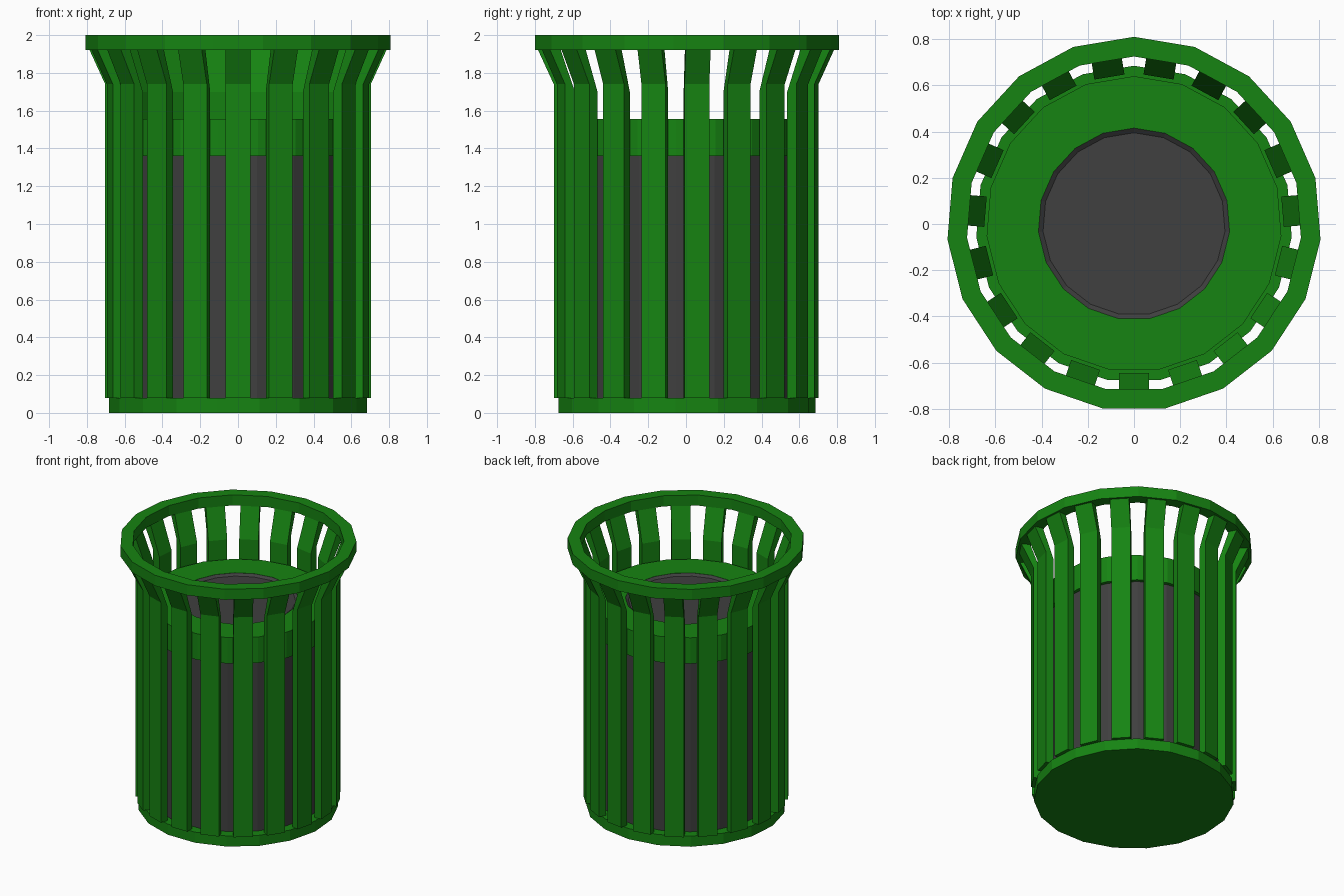
import bpy, bmesh, math

if "Cube" in bpy.data.objects:
    bpy.data.objects.remove(bpy.data.objects["Cube"])

N = 19                      # sides of every ring and number of slats
STEP = math.tau / N


def material(name, rgb):
    m = bpy.data.materials.new(name)
    m.diffuse_color = (*rgb, 1)
    m.use_nodes = True
    m.node_tree.nodes["Principled BSDF"].inputs["Base Color"].default_value = m.diffuse_color
    return m


green = material("green_paint", (0.008, 0.23, 0.006))
grey = material("dark_grey", (0.05, 0.05, 0.05))


def finish(name, bm, mat):
    bmesh.ops.recalc_face_normals(bm, faces=bm.faces[:])
    me = bpy.data.meshes.new(name)
    bm.to_mesh(me)
    bm.free()
    me.materials.append(mat)
    ob = bpy.data.objects.new(name, me)
    bpy.context.collection.objects.link(ob)
    return ob


def lathe(name, profile, mat, closed=False):
    """Spin (radius, z) points into a faceted solid; open profiles get capped ends."""
    bm = bmesh.new()
    rings = []
    for r, z in profile:
        rings.append([bm.verts.new((r * math.cos(math.pi / 2 + i * STEP),
                                    r * math.sin(math.pi / 2 + i * STEP), z))
                      for i in range(N)])
    pairs = list(zip(rings, rings[1:]))
    if closed:
        pairs.append((rings[-1], rings[0]))
    for a, b in pairs:
        for i in range(N):
            j = (i + 1) % N
            bm.faces.new((a[i], a[j], b[j], b[i]))
    if not closed:
        bm.faces.new(rings[0])
        bm.faces.new(rings[-1])
    return finish(name, bm, mat)


# Base plate, inner drum and top rim
lathe("base_plate", [(0.685, 0), (0.685, 0.08)], green)
lathe("inner_drum", [(0.615, 0.08), (0.615, 1.365)], grey)
lathe("top_rim", [(0.725, 1.92), (0.81, 1.92), (0.81, 2.0), (0.725, 2.0)],
      green, closed=True)

# Lid ring with the dark shallow opening panel
lathe("lid", [(0.415, 1.36), (0.64, 1.36), (0.64, 1.556), (0.415, 1.556)],
      green, closed=True)
lathe("opening_panel", [(0.415, 1.365), (0.415, 1.555), (0.395, 1.54)], grey)

# Slats: flared side profile, extruded across the width, repeated around
slat_profile = [(0.645, 0.08), (0.70, 0.08), (0.70, 1.74), (0.785, 1.925),
                (0.725, 1.925), (0.645, 1.70)]
HALF = 0.066
bm = bmesh.new()
for k in range(N):
    a = -math.pi / 2 + k * STEP
    c, s = math.cos(a), math.sin(a)
    left, right = [[bm.verts.new((r * c - t * s, r * s + t * c, z))
                    for r, z in slat_profile] for t in (-HALF, HALF)]
    bm.faces.new(left)
    bm.faces.new(right)
    n = len(slat_profile)
    for i in range(n):
        j = (i + 1) % n
        bm.faces.new((left[i], left[j], right[j], right[i]))
finish("slats", bm, green)
